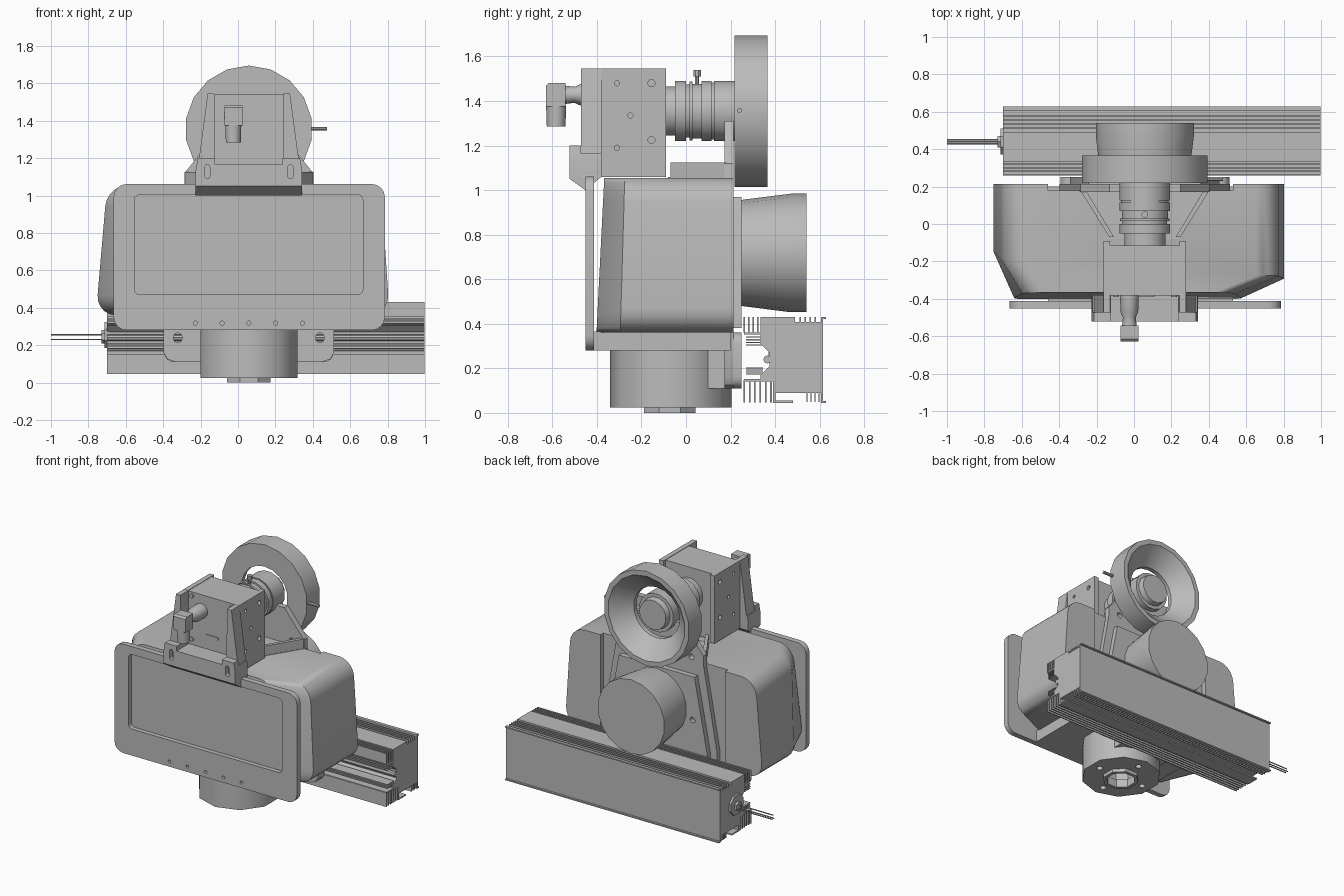
import bpy, bmesh, math

cube = bpy.data.objects.get("Cube")
if cube:
    bpy.data.objects.remove(cube, do_unlink=True)

grey = bpy.data.materials.new("machine_grey")
grey.use_nodes = True
grey.diffuse_color = (0.5, 0.5, 0.5, 1)
grey.node_tree.nodes["Principled BSDF"].inputs["Base Color"].default_value = (0.5, 0.5, 0.5, 1)

CX = 0.058   # centre line of the optics


def shade(ob):
    bpy.ops.object.select_all(action='DESELECT')
    ob.select_set(True)
    bpy.context.view_layer.objects.active = ob
    bpy.ops.object.shade_smooth_by_angle(angle=math.radians(37))


def finish(name, bm):
    bmesh.ops.recalc_face_normals(bm, faces=bm.faces)
    me = bpy.data.meshes.new(name)
    bm.to_mesh(me)
    bm.free()
    me.materials.append(grey)
    ob = bpy.data.objects.new(name, me)
    bpy.context.collection.objects.link(ob)
    shade(ob)
    return ob


def place(axis, u, v, t):
    return {'x': (t, u, v), 'y': (u, t, v), 'z': (u, v, t)}[axis]


def loft(bm, rings):
    rows = [[bm.verts.new(p) for p in ring] for ring in rings]
    n = len(rows[0])
    for a, b in zip(rows, rows[1:]):
        for i in range(n):
            bm.faces.new((a[i], a[(i + 1) % n], b[(i + 1) % n], b[i]))
    return rows


def prism(name, outlines, axis, a, b):
    """Extrude one or more flat outlines along an axis."""
    bm = bmesh.new()
    for pts in outlines:
        rows = loft(bm, [[place(axis, u, v, t) for u, v in pts] for t in (a, b)])
        bm.faces.new(rows[0])
        bm.faces.new(rows[1])
    return finish(name, bm)


def rect(u0, u1, v0, v1):
    return [(u0, v0), (u1, v0), (u1, v1), (u0, v1)]


def rounded(u0, u1, v0, v1, r, n=4):
    pts = []
    for k, (u, v) in enumerate([(u1 - r, v1 - r), (u0 + r, v1 - r), (u0 + r, v0 + r), (u1 - r, v0 + r)]):
        for i in range(n + 1):
            a = math.pi / 2 * (k + i / n)
            pts.append((u + r * math.cos(a), v + r * math.sin(a)))
    return pts


def mirrored(half):
    return [(CX + u, v) for u, v in half] + [(CX - u, v) for u, v in reversed(half)]


def circle(u, v, r, n=12, turn=0.0):
    return [(u + r * math.cos(turn + math.tau * i / n), v + r * math.sin(turn + math.tau * i / n)) for i in range(n)]


def box(name, x, y, z):
    return prism(name, [rect(*x, *y)], 'z', *z)


def turned(name, axis, u, v, profile, n=18, closed=False):
    """Stack of circles (position, radius); closed joins the last to the first."""
    bm = bmesh.new()
    rings = [[place(axis, p, q, t) for p, q in circle(u, v, r, n, math.pi / n)] for t, r in profile]
    rows = loft(bm, rings + rings[:1] if closed else rings)
    if closed:
        bmesh.ops.remove_doubles(bm, verts=bm.verts, dist=1e-5)
    else:
        bm.faces.new(rows[0])
        bm.faces.new(rows[-1])
    return finish(name, bm)


def cut(ob, cutter):
    mod = ob.modifiers.new("cut", 'BOOLEAN')
    mod.operation, mod.solver, mod.object = 'DIFFERENCE', 'EXACT', cutter
    bpy.context.view_layer.update()
    new = bpy.data.meshes.new_from_object(ob.evaluated_get(bpy.context.evaluated_depsgraph_get()))
    ob.modifiers.clear()
    ob.data = new
    bpy.data.objects.remove(cutter, do_unlink=True)
    shade(ob)


# Front screen frame with recessed pane and a row of screw holes
bezel = prism("screen_frame", [rounded(-0.665, 0.785, 0.28, 1.062, 0.07)], 'y', -0.452, -0.412)
cut(bezel, prism("pane_cutter", [rounded(-0.553, 0.668, 0.47, 1.005, 0.03)], 'y', -0.5, -0.42))
holes = [circle(CX + 0.143 * i, 0.318, 0.011) for i in range(-2, 3)]
cut(bezel, prism("hole_cutter", holes, 'y', -0.5, -0.43))


# Main housing: rounded shell, tapered sides and a leaning front
def shell_ring(where, x0, x1):
    ring = []
    for x, z in rounded(x0, x1, 0.36, 1.055, 0.11, 5):
        up = (z - 0.36) / 0.695
        if where == "front":
            y = -0.402 + 0.035 * up
        elif where == "side":
            y = -0.14 - 0.06 * up if x < 0 else -0.295 + 0.02 * up
        else:
            y = 0.213
        x += 0.06 * up if x < 0 else -0.045 * up
        ring.append((x, y, z))
    return ring


bm = bmesh.new()
rows = loft(bm, [shell_ring("front", -0.65, 0.58), shell_ring("side", -0.76, 0.81), shell_ring("back", -0.76, 0.81)])
bm.faces.new(rows[0])
bm.faces.new(rows[-1])
housing = finish("housing", bm)
cut(housing, box("recess_cutter", (-0.46, 0.53), (0.18, 0.4), (0.2, 1.2)))
box("lower_tray", (-0.46, 0.53), (-0.414, 0.2), (0.28, 0.365))

# Rear mounting plate with tapered top and slotted ears
half = [(0.39, 0.11), (0.435, 0.125), (0.455, 0.16), (0.455, 0.45), (0.345, 1.06), (0.345, 1.12), (0.19, 1.31)]
plate = prism("rear_plate", [mirrored(half)], 'y', 0.172, 0.213)
for s in (-1, 1):
    x = CX + 0.38 * s
    cut(plate, prism("slot_cutter", [rounded(x - 0.022, x + 0.022, 0.215, 0.265, 0.02)], 'y', 0.1, 0.4))
    cut(plate, prism("bolt_cutter", [circle(CX + 0.25 * s, 1.09, 0.02)], 'y', 0.1, 0.4))
    ear = prism("plate_ear", [rounded(x - 0.072, x + 0.072, 0.11, 0.36, 0.05)], 'y', 0.213, 0.25)
    cut(ear, prism("slot_cutter", [rounded(x - 0.022, x + 0.022, 0.215, 0.265, 0.02)], 'y', 0.1, 0.4))
box("pivot_block", (CX - 0.2, CX + 0.2), (0.08, 0.2), (0.11, 0.285))
prism("top_gusset", [[(CX - 0.345, 0.18), (CX - 0.185, -0.08), (CX + 0.185, -0.08), (CX + 0.345, 0.18)]], 'z', 1.045, 1.06)
for s in (-1, 1):
    prism("gusset_rib", [[(CX + s * 0.345, 0.18), (CX + s * 0.19, -0.07), (CX + s * 0.165, -0.07), (CX + s * 0.315, 0.18)]],
          'z', 1.05, 1.125)

# Rear motor drum on a tapered flange with side bolts
flange = prism("motor_flange", [mirrored([(0.40, 0.38), (0.40, 0.45), (0.30, 0.97)])], 'y', 0.2, 0.25)
cut(flange, prism("bolt_cutter", [circle(CX + s * 0.285, 0.66, 0.02) for s in (-1, 1)], 'y', 0.22, 0.3))
turned("motor_drum", 'y', CX, 0.718, [(0.24, 0.237), (0.47, 0.266), (0.54, 0.266)], 18)

# Bottom swivel base with a hollow hub and four bolt holes
base = turned("swivel_base", 'z', CX, -0.068, [(0.025, 0.273), (0.285, 0.273)], 10)
cut(base, prism("hub_cutter", [circle(CX, -0.073, 0.11, 8, math.pi / 8)], 'z', -0.1, 0.15))
bolts = [circle(CX + 0.19 * math.cos(a), -0.073 + 0.19 * math.sin(a), 0.022) for a in (0, math.pi / 2, math.pi, -math.pi / 2)]
cut(base, prism("bolt_cutter", bolts, 'z', -0.1, 0.08))
turned("hub_ring", 'z', CX, -0.073, [(0, 0.125), (0.06, 0.125), (0.06, 0.1), (0, 0.1)], 8, True)

# Finned light bar
body = [(0.39, 0.09), (0.607, 0.09), (0.607, 0.408), (0.49, 0.408), (0.49, 0.43), (0.335, 0.43), (0.335, 0.31),
        (0.375, 0.27), (0.375, 0.21), (0.335, 0.17), (0.335, 0.14), (0.39, 0.14)]
fins = [rect(0.26, 0.345, 0.352, 0.362), rect(0.26, 0.40, 0.142, 0.152)]
for i in range(4):
    fins.append(rect(0.258 + 0.02 * i, 0.265 + 0.02 * i, 0.36, 0.43))
    fins.append(rect(0.51 + 0.022 * i, 0.517 + 0.022 * i, 0.4, 0.43))
    fins.append(rect(0.27, 0.345, 0.302 + 0.012 * i, 0.307 + 0.012 * i))
    fins.append(rect(0.27, 0.345, 0.172 + 0.009 * i, 0.176 + 0.009 * i))
    fins.append(rect(0.54 + 0.018 * i, 0.546 + 0.018 * i, 0.05, 0.095))
for i in range(6):
    fins.append(rect(0.258 + 0.024 * i, 0.265 + 0.024 * i, 0.047, 0.147))
fins += [rect(0.39, 0.48, 0.045, 0.055), rect(0.39, 0.402, 0.05, 0.1), rect(0.605, 0.614, 0.045, 0.43),
         rect(0.607, 0.628, 0.422, 0.431), rect(0.607, 0.628, 0.045, 0.054)]
fins.append(circle(0.365, 0.24, 0.018, 8))
prism("light_bar", [body] + fins, 'x', -0.70, 0.998)
turned("cable_gland", 'x', 0.44, 0.255, [(-0.715, 0.075), (-0.69, 0.075)], 8)
turned("gland_nut", 'x', 0.44, 0.245, [(-0.73, 0.035), (-0.7, 0.035)], 6)
prism("cables", [circle(0.43, 0.23, 0.004, 6), circle(0.45, 0.23, 0.004, 6), circle(0.44, 0.256, 0.004, 6)], 'x', -1.0, -0.69)

# Camera body, side cheeks, front wings and foot
box("camera_body", (CX - 0.19, CX + 0.19), (-0.382, -0.115), (1.07, 1.543))
for s in (-1, 1):
    side = CX + s * 0.22
    cheek = prism("camera_cheek", [rect(*sorted((CX + s * 0.185, side)), 1.06, 1.546)], 'y', -0.385, -0.09)
    spots = [circle(y, z, 0.012) for y, z in ((-0.31, 1.19), (-0.31, 1.48), (-0.25, 1.335))]
    spots += [circle(-0.155, z, 0.016) for z in (1.225, 1.48)]
    cut(cheek, prism("spot_cutter", spots, 'x', side - 0.02, side + 0.02))
    prism("front_wing", [[(CX + s * u, v) for u, v in ((0.18, 1.06), (0.285, 1.06), (0.22, 1.545), (0.185, 1.545))]],
          'y', -0.472, -0.38)
foot = prism("front_foot", [[(-0.522, 1.05), (-0.452, 1.0), (-0.38, 1.06), (-0.38, 1.165), (-0.472, 1.165), (-0.472, 1.2),
                             (-0.522, 1.2)]], 'x', CX - 0.284, CX + 0.284)
trim = [[(CX + s * 0.3, 1.05), (CX + s * 0.3, 1.3), (CX + s * 0.255, 1.3)] for s in (-1, 1)]
cut(foot, prism("trim_cutter", trim, 'y', -0.6, -0.3))
cut(foot, prism("middle_cutter", [rect(CX - 0.18, CX + 0.18, 1.165, 1.3)], 'y', -0.6, -0.3))
slots = [rounded(CX + s * 0.222 - 0.013, CX + s * 0.222 + 0.013, 1.09, 1.165, 0.012) for s in (-1, 1)]
cut(foot, prism("slot_cutter", slots, 'y', -0.6, -0.49))
prism("camera_screws", [circle(CX + s * 0.156, z, 0.015) for s in (-1, 1) for z in (1.205, 1.515)], 'y', -0.39, -0.375)
prism("camera_port", [rounded(0.01, 0.112, 1.25, 1.27, 0.008)], 'y', -0.388, -0.378)

# Angled cable plug on the camera front
turned("plug_neck", 'y', -0.025, 1.428, [(-0.55, 0.042), (-0.5, 0.036), (-0.47, 0.05), (-0.375, 0.052)], 10)
prism("plug_elbow", [[(-0.628, 1.375), (-0.542, 1.375), (-0.542, 1.482), (-0.615, 1.482), (-0.628, 1.47)]], 'x', -0.073, 0.023)
turned("plug_collar", 'z', -0.025, -0.583, [(1.285, 0.042), (1.38, 0.045)], 10)

# Lens barrel with focus ring and locking screw
turned("lens_barrel", 'y', CX, 1.355, [(-0.12, 0.112), (-0.05, 0.112), (-0.05, 0.138), (0.0, 0.138), (0.0, 0.122), (0.015, 0.122),
       (0.015, 0.135), (0.03, 0.135), (0.03, 0.125), (0.07, 0.125), (0.07, 0.137), (0.115, 0.137), (0.115, 0.13), (0.125, 0.13),
       (0.125, 0.137), (0.255, 0.137), (0.255, 0.112), (0.295, 0.105)], 16)
turned("locking_screw", 'z', CX, 0.05, [(1.47, 0.01), (1.51, 0.01), (1.51, 0.018), (1.54, 0.018)], 8)

# Ring light with dished rear and side plug
turned("ring_light", 'y', CX, 1.355, [(0.218, 0.34), (0.365, 0.34), (0.365, 0.305), (0.345, 0.285), (0.275, 0.21),
       (0.25, 0.183), (0.218, 0.183)], 18, True)
turned("ring_plug", 'x', 0.24, 1.357, [(0.37, 0.011), (0.475, 0.011)], 8)
